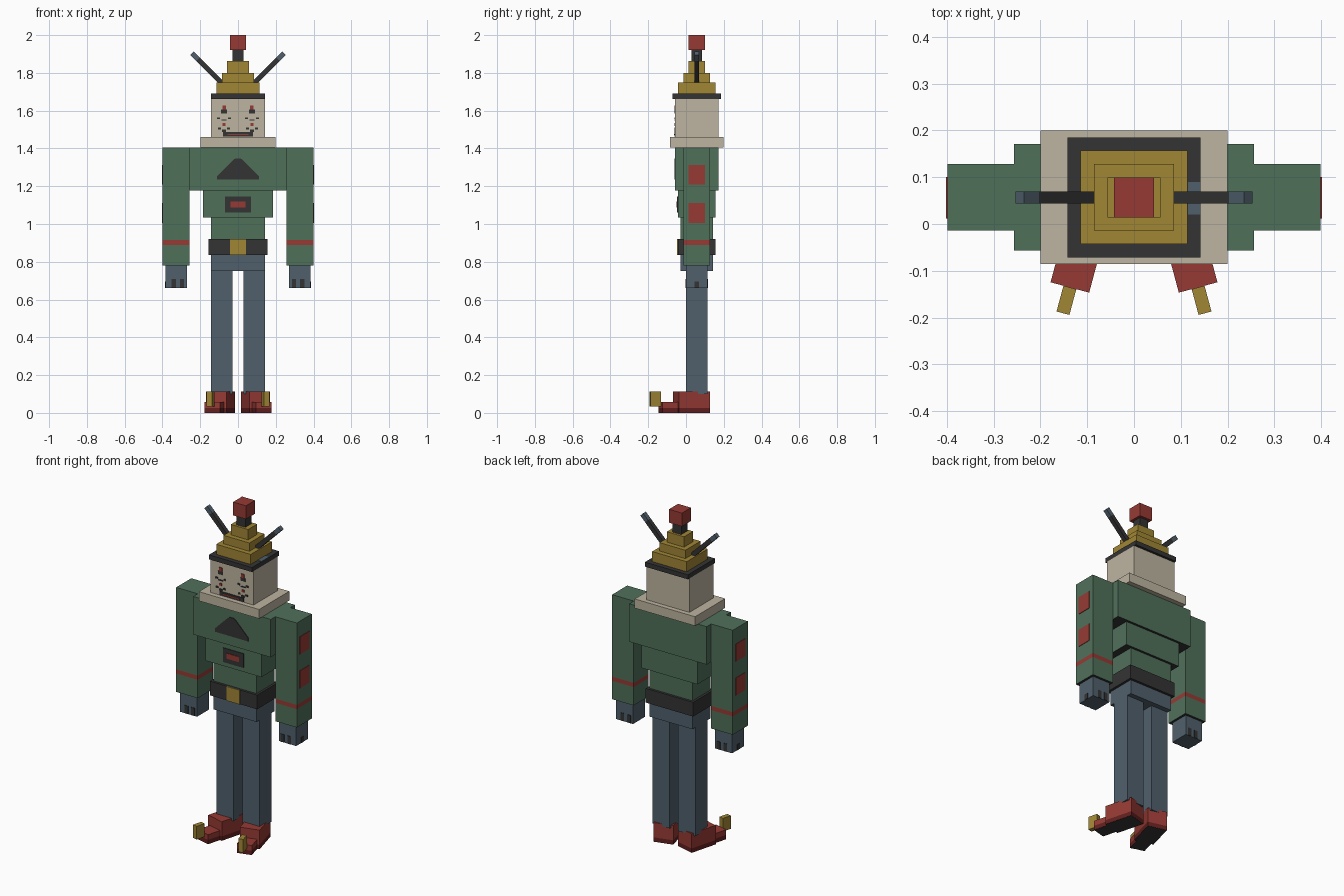
import bpy, bmesh, math
from mathutils import Matrix, Vector

if "Cube" in bpy.data.objects:
    bpy.data.objects.remove(bpy.data.objects["Cube"])

U = 0.0285          # block size the figure is laid out on
MID = 2 * U         # depth centre of the body


def material(name, rgb):
    m = bpy.data.materials.new(name)
    lin = [((c / 255 + 0.055) / 1.055) ** 2.4 for c in rgb]
    m.diffuse_color = (*lin, 1)
    m.use_nodes = True
    m.node_tree.nodes["Principled BSDF"].inputs["Base Color"].default_value = m.diffuse_color
    return m


RED = material("red", (150, 58, 52))
GREEN = material("green", (80, 112, 90))
CREAM = material("cream", (190, 181, 161))
GOLD = material("gold", (160, 134, 53))
BLUE = material("slate_blue", (80, 96, 108))
DARK = material("charcoal", (52, 52, 53))
MAROON = material("maroon", (98, 32, 31))


def finish(name, bm, mats, matrix=None):
    me = bpy.data.meshes.new(name)
    bm.to_mesh(me)
    bm.free()
    for m in mats:
        me.materials.append(m)
    ob = bpy.data.objects.new(name, me)
    bpy.context.collection.objects.link(ob)
    if matrix:
        ob.matrix_world = matrix
    return ob


def box(name, x, y, z, mat, under=None, band=None, matrix=None):
    """Block from ranges; optional underside colour and (low, high, colour) band."""
    bm = bmesh.new()
    size = (abs(x[1] - x[0]), abs(y[1] - y[0]), abs(z[1] - z[0]))
    mid = Vector((sum(x) / 2, sum(y) / 2, sum(z) / 2))
    bmesh.ops.create_cube(bm, size=1, matrix=Matrix.Translation(mid) @ Matrix.Diagonal((*size, 1)))
    mats = [mat, under or mat, band[2] if band else mat]
    if band:
        for h in band[:2]:
            bmesh.ops.bisect_plane(bm, geom=bm.verts[:] + bm.edges[:] + bm.faces[:],
                                   plane_co=(0, 0, h), plane_no=(0, 0, 1))
    bm.normal_update()
    for f in bm.faces:
        if f.normal.z < -0.9:
            f.material_index = 1
        elif band and band[0] < f.calc_center_median().z < band[1]:
            f.material_index = 2
    return finish(name, bm, mats, matrix)


def block(name, half_x, half_y, z0, z1, mat, under=None):
    """Block centred on the body axis."""
    return box(name, (-half_x, half_x), (MID - half_y, MID + half_y), (z0, z1), mat, under)


def front_plate(name, x, z, y, mat, t=0.004):
    return box(name, x, (y - t, y + 0.002), z, mat)


# hat: brim, stepped crown, stem and bobble
block("bobble", 1.5 * U, 1.5 * U, 1.92, 2.0, RED)
block("bobble_stem", U, U, 1.85, 1.92, DARK)
block("crown_top", 2 * U, 1.5 * U, 1.80, 1.862, GOLD)
block("crown_middle", 3 * U, 2.5 * U, 1.75, 1.80, GOLD)
block("crown_base", 4 * U, 3.5 * U, 1.69, 1.75, GOLD)
block("hat_brim", 5 * U, 4.5 * U, 1.663, 1.69, DARK)
box("brim_patch", (0.115, 0.142), (0.02, 0.09), (1.688, 1.692), BLUE)

# head, collar, torso, belt and hips
block("head", 5 * U, 4 * U, 1.46, 1.663, CREAM)
block("collar", 7 * U, 5 * U, 1.405, 1.46, CREAM)
block("chest", 9 * U, 4 * U, 1.178, 1.405, GREEN, DARK)
block("midriff", 6.5 * U, 3.5 * U, 1.035, 1.178, GREEN, DARK)
block("waist", 5 * U, 3 * U, 0.915, 1.035, GREEN)
block("belt", 5.5 * U, 3.5 * U, 0.835, 0.92, DARK)
block("hips", 5 * U, 3 * U, 0.75, 0.835, BLUE)

FACE = MID - 4 * U
BELLY = MID - 3.5 * U
front_plate("buckle", (-1.5 * U, 1.5 * U), (0.835, 0.92), BELLY, GOLD)
front_plate("pocket", (-0.068, 0.068), (1.06, 1.145), BELLY, DARK)
front_plate("pocket_centre", (-0.041, 0.041), (1.088, 1.12), BELLY, RED, 0.007)

# chest emblem: flat peaked shape
bm = bmesh.new()
outline = [(-.11, 1.235), (.11, 1.235), (.11, 1.255), (.03, 1.335), (.015, 1.347),
           (-.015, 1.347), (-.03, 1.335), (-.11, 1.255)]
face = bm.faces.new([bm.verts.new((x, FACE + 0.002, z)) for x, z in outline])
ext = bmesh.ops.extrude_face_region(bm, geom=[face])
bmesh.ops.translate(bm, vec=(0, -0.006, 0),
                    verts=[v for v in ext["geom"] if isinstance(v, bmesh.types.BMVert)])
bmesh.ops.recalc_face_normals(bm, faces=bm.faces[:])
finish("chest_emblem", bm, [DARK])

# mouth
front_plate("mouth", (-0.08, 0.08), (1.463, 1.486), FACE, DARK)
front_plate("mouth_line", (-0.055, 0.055), (1.471, 1.477), FACE, RED, 0.006)

for s, side in ((-1, "left"), (1, "right")):
    def sx(a, b):
        return (s * a, s * b)

    # painted eye: brow, lashes, pupil and cheek dot
    front_plate(side + "_brow_tip", sx(0.064, 0.083), (1.605, 1.628), FACE, RED)
    front_plate(side + "_brow", sx(0.058, 0.09), (1.586, 1.605), FACE, DARK)
    front_plate(side + "_eyelid", sx(0.06, 0.088), (1.548, 1.554), FACE, DARK)
    for i, (a, z) in enumerate(((0.046, 1.56), (0.102, 1.56), (0.05, 1.505), (0.098, 1.505))):
        front_plate(f"{side}_lash_{i}", sx(a - 0.008, a + 0.008), (z - 0.005, z + 0.005), FACE, DARK)
    front_plate(side + "_cheek", sx(0.066, 0.082), (1.52, 1.534), FACE, RED)
    front_plate(side + "_cheek_mark", sx(0.064, 0.084), (1.488, 1.5), FACE, DARK)

    # antenna with coloured tip
    m = Matrix.Translation((s * 0.085, MID, 1.745)) @ Matrix.Rotation(s * math.pi / 4, 4, 'Y')
    box(side + "_antenna", (-0.013, 0.013), (-0.013, 0.013), (0, 0.18), DARK, matrix=m)
    box(side + "_antenna_tip", (-0.013, 0.013), (-0.013, 0.013), (0.18, 0.225), BLUE, matrix=m)

    # sleeve with cuff stripe and shoulder patches
    box(side + "_sleeve", sx(9 * U, 14 * U), (-0.5 * U, 4.5 * U), (0.78, 1.405), GREEN, DARK,
        (0.89, 0.915, RED))
    for i, z in enumerate(((1.005, 1.11), (1.208, 1.313))):
        box(f"{side}_sleeve_patch_{i}", sx(14 * U - 0.002, 14 * U + 0.003), (0.012, 0.1), z, RED)

    # hand with dark finger gaps
    box(side + "_hand", sx(9.5 * U, 13.5 * U), (0, 4 * U), (0.66, 0.78), BLUE)
    for i, a in enumerate((0.285, 0.329)):
        for j, y in enumerate((0, 4 * U)):
            box(f"{side}_finger_gap_{i}{j}", sx(a, a + 0.023), (y - 0.003, y + 0.003),
                (0.661, 0.708), DARK)
    box(side + "_thumb_gap", sx(13.5 * U - 0.002, 13.5 * U + 0.003), (0.045, 0.069),
        (0.661, 0.695), DARK)

    # leg
    box(side + "_leg", sx(U, 5 * U), (0, 4 * U), (0.1, 0.75), BLUE)

    # shoe turned outwards, with sole bands and upturned toe tip
    m = Matrix.Translation((s * 3 * U, MID, 0)) @ Matrix.Rotation(s * math.radians(15), 4, 'Z')
    sole = (0.001, 0.026, MAROON)
    box(side + "_shoe_heel", (-2 * U, 2 * U), (-4 * U, 2 * U), (0, 4 * U), RED, DARK, sole, m)
    box(side + "_shoe_toe", (-1.5 * U, 1.5 * U), (-7 * U, -4 * U), (0, 2 * U), RED, DARK, sole, m)
    box(side + "_toe_tip", (-0.5 * U, 0.5 * U), (-9 * U, -7 * U), (0.035, 4 * U), GOLD, matrix=m)
